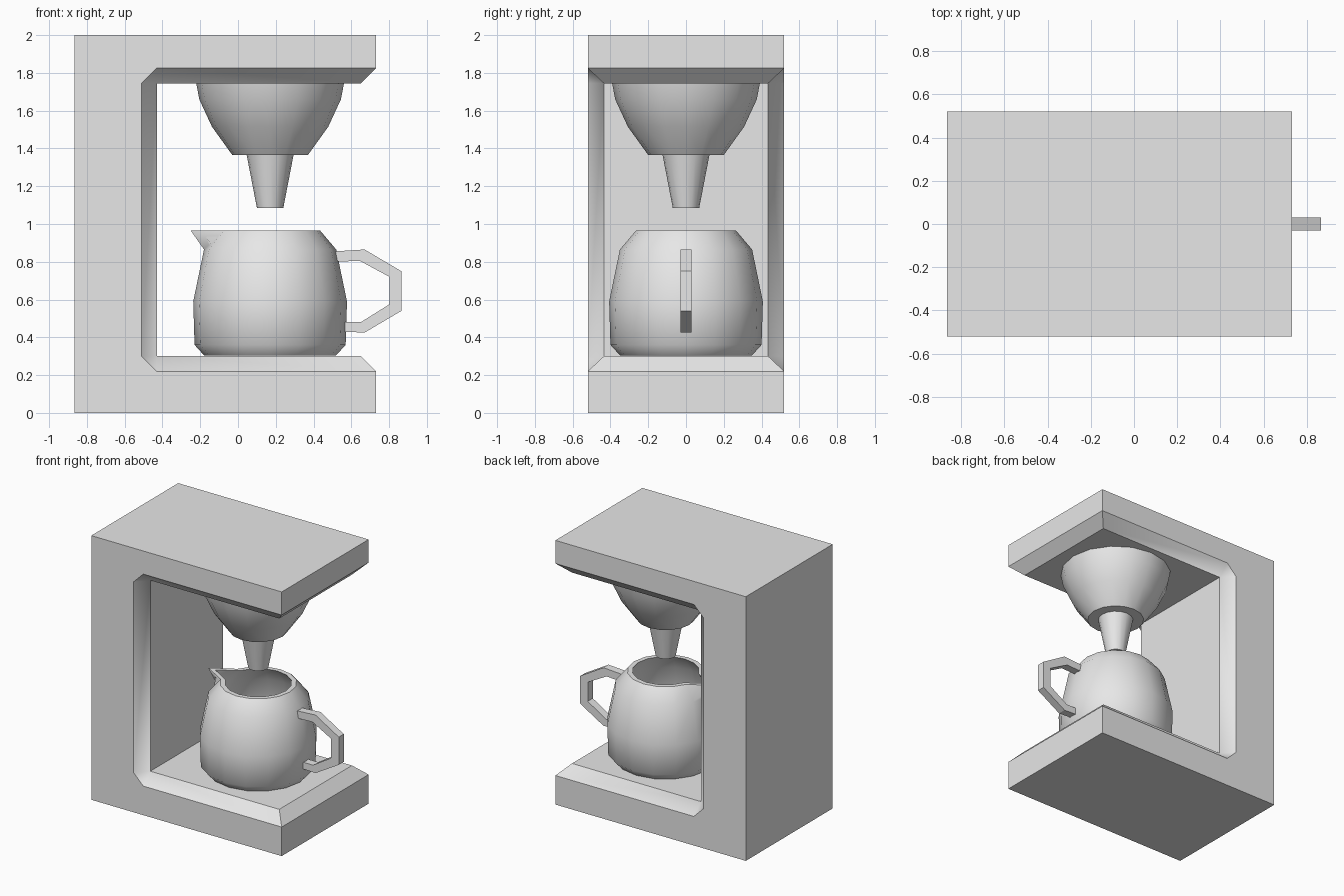
import bpy
import bmesh
from math import cos, sin, pi, radians

cube = bpy.data.objects.get("Cube")
if cube:
    bpy.data.objects.remove(cube, do_unlink=True)

GREY = (0.8, 0.8, 0.8, 1.0)
grey = bpy.data.materials.new("plain_grey")
grey.use_nodes = True
grey.diffuse_color = GREY
grey.node_tree.nodes["Principled BSDF"].inputs["Base Color"].default_value = GREY

AXIS_X = 0.17      # shared axis of the jug and the funnel
SEGMENTS = 16


def finish(bm, name, angle):
    """Turn a bmesh into a named object, smooth up to the given angle."""
    bmesh.ops.recalc_face_normals(bm, faces=bm.faces)
    mesh = bpy.data.meshes.new(name)
    bm.to_mesh(mesh)
    bm.free()
    mesh.materials.append(grey)
    obj = bpy.data.objects.new(name, mesh)
    bpy.context.collection.objects.link(obj)
    bpy.ops.object.select_all(action='DESELECT')
    obj.select_set(True)
    bpy.context.view_layer.objects.active = obj
    bpy.ops.object.shade_smooth_by_angle(angle=radians(angle))
    return obj


def bridge(bm, a, b):
    """Join two closed rings of equal length with quads."""
    for i in range(len(a)):
        j = (i + 1) % len(a)
        bm.faces.new((a[i], a[j], b[j], b[i]))


def lathe(profile):
    """Revolve (radius, z) points, capping both ends; returns bmesh and rings."""
    bm = bmesh.new()
    rings = []
    for r, z in profile:
        angles = [2 * pi * i / SEGMENTS for i in range(SEGMENTS)]
        rings.append([bm.verts.new((AXIS_X + r * cos(t), r * sin(t), z)) for t in angles])
    for a, b in zip(rings, rings[1:]):
        bridge(bm, a, b)
    bm.faces.new(rings[0])
    bm.faces.new(rings[-1])
    return bm, rings


def build_frame():
    """C-shaped body whose opening has a chamfered rim on all sides."""
    outer = [(-0.865, 0), (0.73, 0), (0.73, 0.22), (-0.43, 0.22), (-0.51, 0.3),
             (-0.51, 1.745), (-0.43, 1.825), (0.73, 1.825), (0.73, 2), (-0.865, 2)]
    inner = [(0.65, 0.3), (-0.43, 0.3), (-0.43, 1.745), (0.65, 1.745)]
    bm = bmesh.new()
    chains = []
    for side in (-1, 1):
        o = [bm.verts.new((x, side * 0.52, z)) for x, z in outer]
        n = [bm.verts.new((x, side * 0.435, z)) for x, z in inner]
        bm.faces.new(o)
        # chamfer strips, with a triangle at each inner corner
        rim = [n[0], n[1], n[1], n[2], n[2], n[3]]
        for k in range(5):
            corners = [o[k + 2], o[k + 3], rim[k + 1], rim[k]]
            bm.faces.new(list(dict.fromkeys(corners)))
        chains.append(o[:3] + n + o[7:])
    bridge(bm, *chains)
    return finish(bm, "machine_frame", 40)


def build_jug():
    """Hollow jug with one rim point drawn out into a pouring lip."""
    outside = [(0.35, 0.305), (0.4, 0.36), (0.407, 0.59), (0.35, 0.865), (0.265, 0.965)]
    inside = [(0.23, 0.965), (0.31, 0.85), (0.365, 0.59), (0.36, 0.38), (0.32, 0.345)]
    bm, rings = lathe(outside + inside)
    lip = SEGMENTS // 2
    rings[4][lip].co.x = -0.25
    rings[5][lip].co.x = -0.19
    return finish(bm, "jug", 45)


def build_handle():
    """Angular loop handle, a flat outline with thickness."""
    outline = [(0.51, 0.855), (0.67, 0.865), (0.865, 0.75), (0.865, 0.54),
               (0.67, 0.425), (0.555, 0.43), (0.555, 0.48), (0.65, 0.48),
               (0.802, 0.575), (0.802, 0.72), (0.645, 0.805), (0.51, 0.8)]
    bm = bmesh.new()
    sides = [[bm.verts.new((x, y, z)) for x, z in outline] for y in (-0.03, 0.03)]
    for side in sides:
        bm.faces.new(side)
    bridge(bm, *sides)
    return finish(bm, "jug_handle", 20)


def build_funnel():
    """Filter bowl under the top, with a tapered nozzle below it."""
    bowl, _ = lathe([(0.392, 1.75), (0.375, 1.66), (0.308, 1.515), (0.2, 1.365)])
    finish(bowl, "filter_funnel", 40)
    nozzle, _ = lathe([(0.125, 1.37), (0.07, 1.085)])
    finish(nozzle, "drip_nozzle", 40)


build_frame()
build_jug()
build_handle()
build_funnel()
